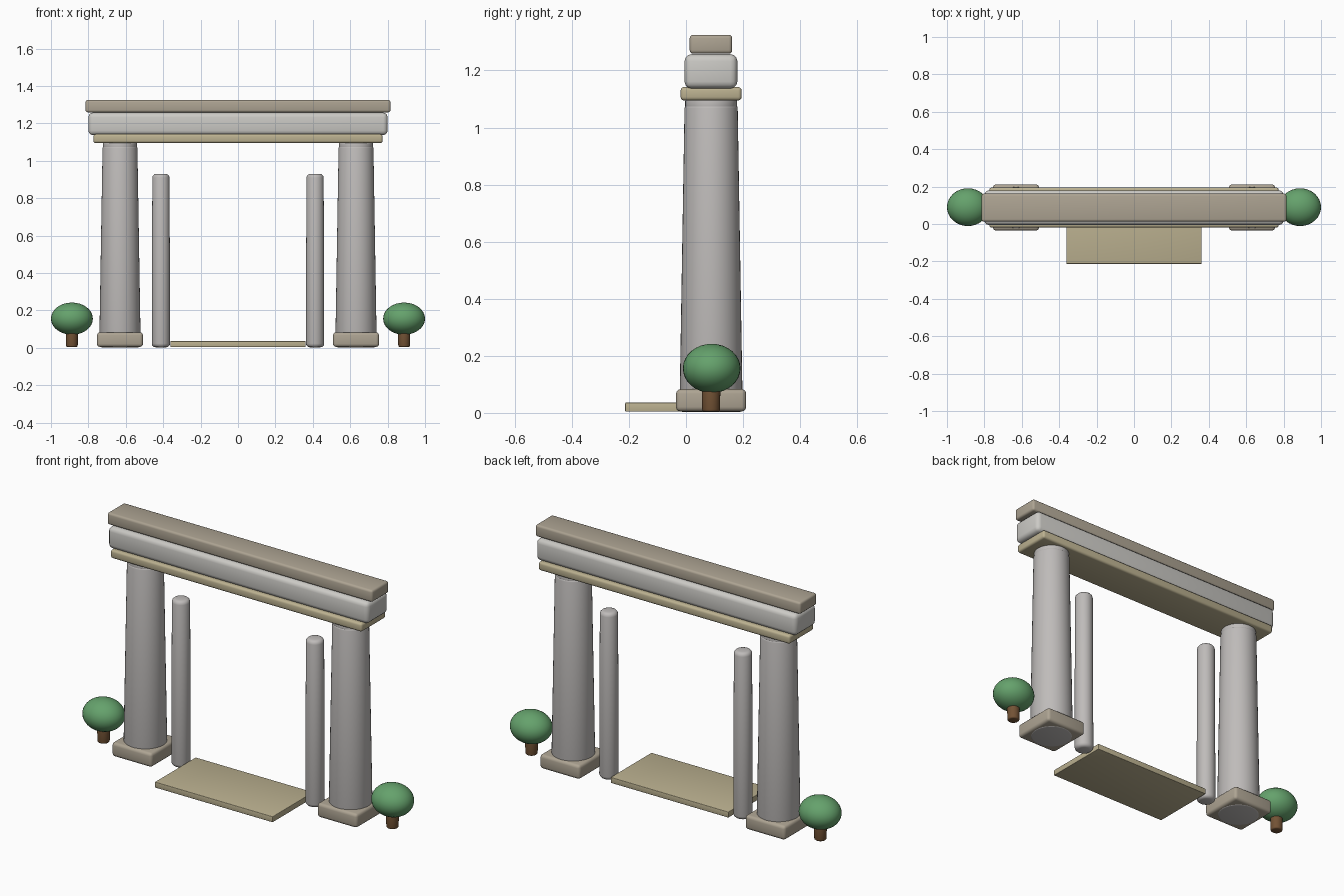
import bpy, math

if "Cube" in bpy.data.objects:
    bpy.data.objects.remove(bpy.data.objects["Cube"])

CY = 0.088  # shared depth centre of the gateway


def material(name, rgb):
    m = bpy.data.materials.new(name)
    m.diffuse_color = (*rgb, 1)
    m.use_nodes = True
    m.node_tree.nodes["Principled BSDF"].inputs["Base Color"].default_value = m.diffuse_color
    return m


STONE = material("warm_stone", (0.42, 0.37, 0.29))
SAND = material("sandstone", (0.50, 0.44, 0.28))
PALE = material("pale_stone", (0.60, 0.59, 0.56))
SHAFT = material("shaft_stone", (0.52, 0.50, 0.49))
LEAF = material("leaf_green", (0.13, 0.36, 0.15))
BARK = material("bark_brown", (0.17, 0.085, 0.035))


def finish(name, mat, bevel=0):
    ob = bpy.context.object
    ob.name = name
    ob.data.materials.append(mat)
    if bevel:
        mod = ob.modifiers.new("soft_edges", 'BEVEL')
        mod.width = bevel
        mod.segments = 3
        mod.limit_method = 'ANGLE'
        mod.angle_limit = math.radians(40)
        bpy.ops.object.modifier_apply(modifier=mod.name)
    bpy.ops.object.shade_smooth_by_angle(angle=math.radians(35))
    return ob


def box(name, lo, hi, mat, bevel):
    bpy.ops.mesh.primitive_cube_add(size=1, location=[(a + b) / 2 for a, b in zip(lo, hi)])
    bpy.context.object.scale = [b - a for a, b in zip(lo, hi)]
    bpy.ops.object.transform_apply(location=False, rotation=False, scale=True)
    return finish(name, mat, bevel)


def post(name, x, z0, z1, r0, r1, mat, bevel):
    bpy.ops.mesh.primitive_cone_add(vertices=40, radius1=r0, radius2=r1, depth=z1 - z0,
                                    location=(x, CY, (z0 + z1) / 2))
    return finish(name, mat, bevel)


for side, s in (("left", -1), ("right", 1)):
    # main column: plinth, tapered shaft, neck ring
    x = 0.631 * s
    box(side + "_plinth", (x - 0.123, CY - 0.123, 0.005), (x + 0.123, CY + 0.123, 0.083), STONE, 0.016)
    post(side + "_column_shaft", x, 0.003, 1.08, 0.111, 0.093, SHAFT, 0.012)
    post(side + "_column_neck", x, 1.06, 1.10, 0.091, 0.091, SHAFT, 0.008)
    # slim inner door post
    post(side + "_door_post", 0.412 * s, 0.003, 0.93, 0.049, 0.046, SHAFT, 0.02)
    # round shrub
    post(side + "_shrub_trunk", 0.888 * s, 0.004, 0.11, 0.031, 0.033, BARK, 0.008)
    bpy.ops.mesh.primitive_uv_sphere_add(segments=32, ring_count=16, radius=1,
                                         location=(0.888 * s, CY + 0.002, 0.156))
    bpy.context.object.scale = (0.112, 0.101, 0.086)
    bpy.ops.object.transform_apply(location=False, rotation=False, scale=True)
    finish(side + "_shrub_crown", LEAF)

# stacked beams across the top
box("lower_beam", (-0.773, -0.019, 1.095), (0.773, 0.195, 1.142), SAND, 0.012)
box("middle_beam", (-0.80, -0.005, 1.137), (0.80, 0.180, 1.257), PALE, 0.024)
box("top_beam", (-0.815, 0.013, 1.259), (0.815, 0.162, 1.325), STONE, 0.012)

# threshold slab
box("threshold_slab", (-0.362, -0.213, 0.004), (0.362, 0.145, 0.036), SAND, 0.003)
